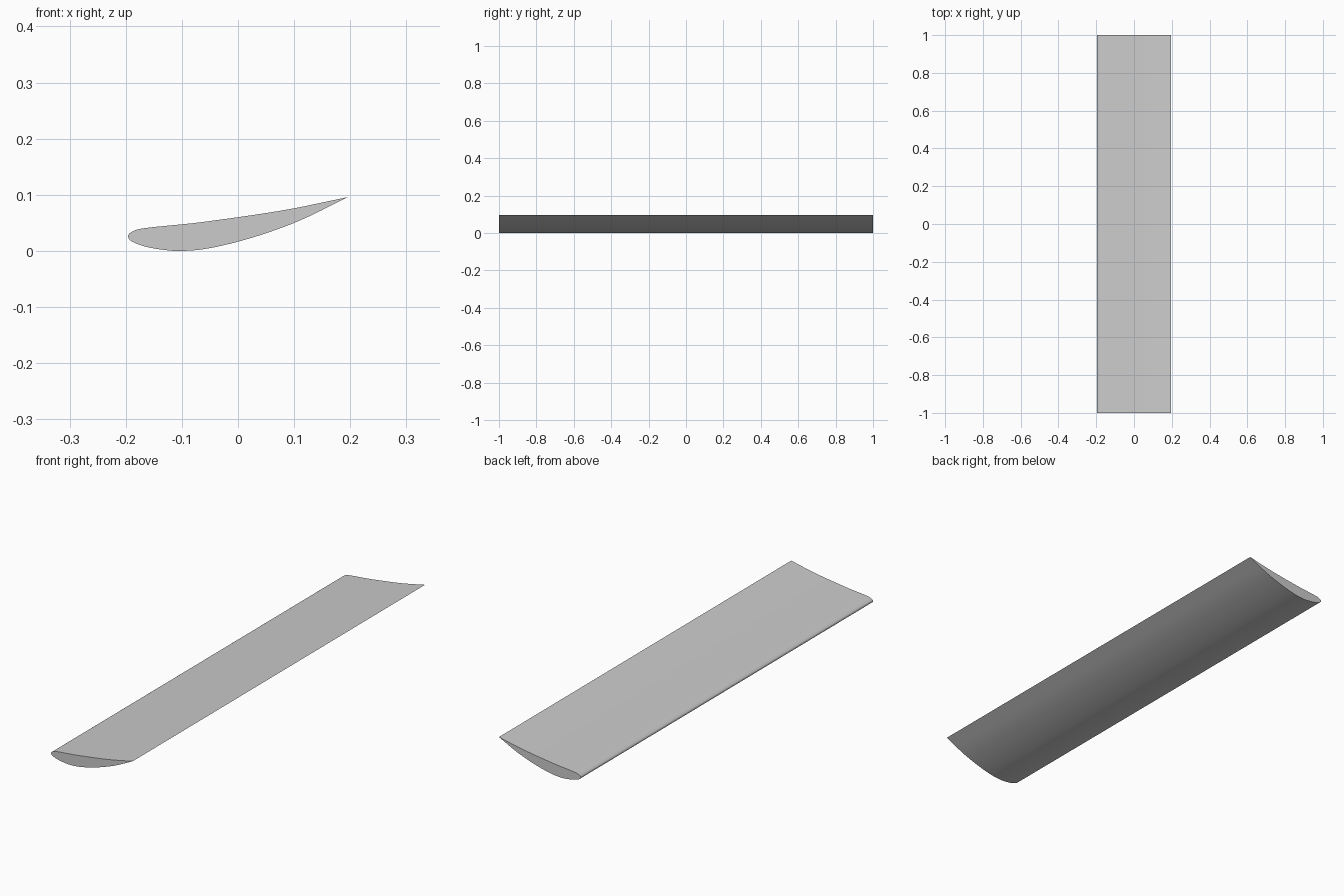
import bpy
import bmesh
import math

cube = bpy.data.objects.get("Cube")
if cube:
    bpy.data.objects.remove(cube, do_unlink=True)

HALF_SPAN = 1.0
STEPS = 5

# Section control points: trailing edge, over the top, round the nose, back below
SECTION = [
    (0.196, 0.096), (0.1, 0.076), (0.03, 0.0645), (-0.03, 0.056),
    (-0.08, 0.0495), (-0.12, 0.0455), (-0.155, 0.042), (-0.178, 0.0385),
    (-0.191, 0.033), (-0.196, 0.0265), (-0.192, 0.019), (-0.18, 0.0125),
    (-0.16, 0.0065), (-0.135, 0.0022), (-0.105, 0.0), (-0.06, 0.0033),
    (0.0, 0.0165), (0.06, 0.035), (0.12, 0.0585), (0.196, 0.096),
]


def smooth_path(points, steps):
    """Catmull-Rom curve through the points, open at both ends."""
    def mirrored(a, b):
        return tuple(2 * p - q for p, q in zip(a, b))

    pts = [mirrored(points[0], points[1]), *points, mirrored(points[-1], points[-2])]
    path = []
    for p0, p1, p2, p3 in zip(pts, pts[1:], pts[2:], pts[3:]):
        for i in range(steps):
            t = i / steps
            path.append(tuple(
                b + 0.5 * t * (c - a + t * (2 * a - 5 * b + 4 * c - d
                                            + t * (3 * (b - c) + d - a)))
                for a, b, c, d in zip(p0, p1, p2, p3)))
    return path


def flat_material(name, colour):
    mat = bpy.data.materials.new(name)
    mat.use_nodes = True
    mat.diffuse_color = colour
    mat.node_tree.nodes["Principled BSDF"].inputs["Base Color"].default_value = colour
    return mat


# Wing: the section extruded along the span, with closed ends
bm = bmesh.new()
front_cap = bm.faces.new(
    [bm.verts.new((x, -HALF_SPAN, z)) for x, z in smooth_path(SECTION, STEPS)])
extruded = bmesh.ops.extrude_face_region(bm, geom=[front_cap], use_keep_orig=True)
back_verts = [g for g in extruded["geom"] if isinstance(g, bmesh.types.BMVert)]
bmesh.ops.translate(bm, verts=back_verts, vec=(0, 2 * HALF_SPAN, 0))
bmesh.ops.recalc_face_normals(bm, faces=bm.faces)

mesh = bpy.data.meshes.new("wing")
bm.to_mesh(mesh)
bm.free()
wing = bpy.data.objects.new("wing", mesh)
bpy.context.collection.objects.link(wing)
mesh.materials.append(flat_material("light grey", (0.6, 0.6, 0.6, 1)))

# Smooth skin, sharp trailing edge and ends
bpy.ops.object.select_all(action="DESELECT")
wing.select_set(True)
bpy.context.view_layer.objects.active = wing
bpy.ops.object.shade_smooth_by_angle(angle=math.radians(40))
